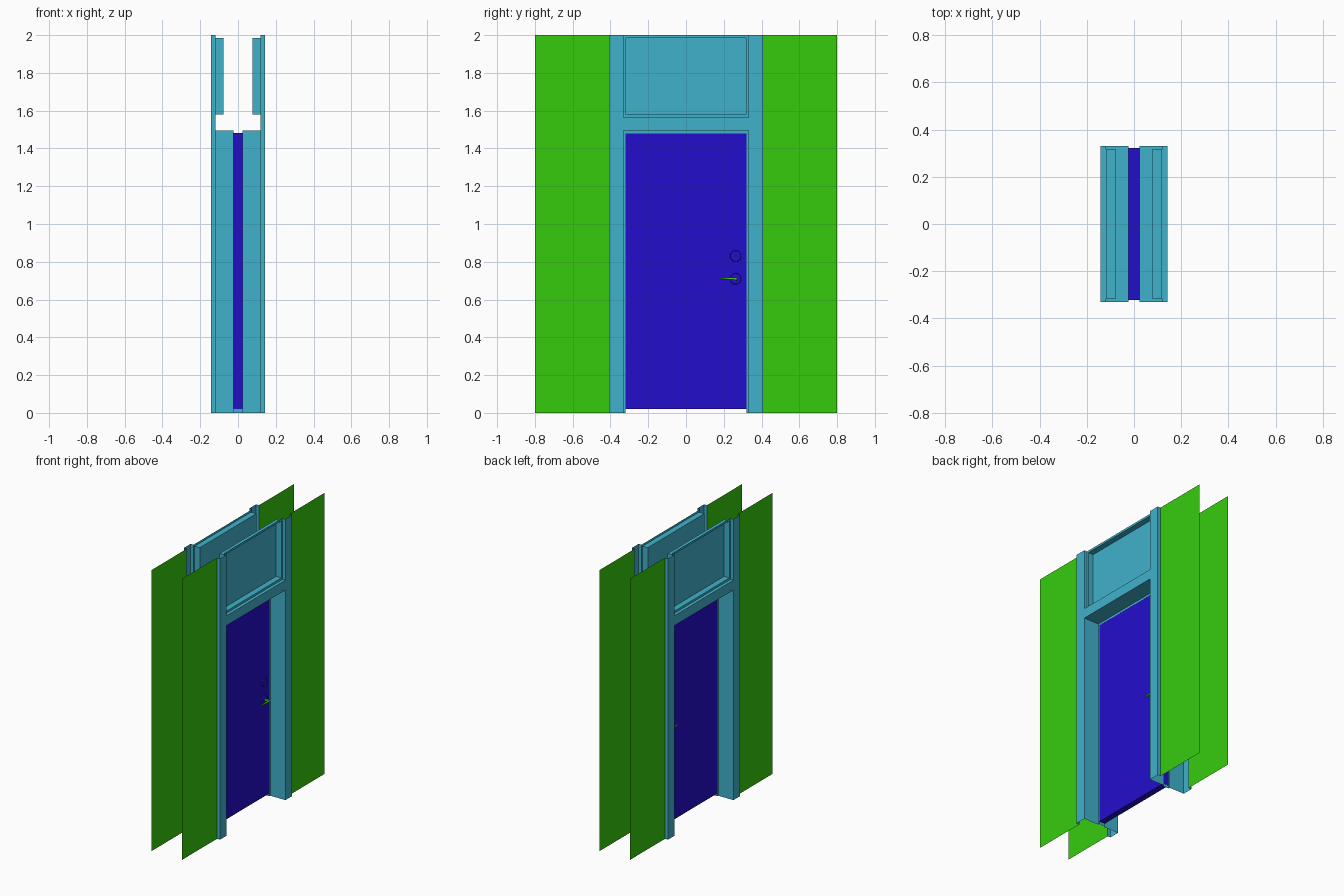
import bpy, bmesh
from mathutils import Matrix, Vector

cube = bpy.data.objects.get("Cube")
if cube:
    bpy.data.objects.remove(cube, do_unlink=True)


def material(name, rgb):
    m = bpy.data.materials.new(name)
    m.use_nodes = True
    m.diffuse_color = (*rgb, 1)
    m.node_tree.nodes["Principled BSDF"].inputs["Base Color"].default_value = (*rgb, 1)
    return m


TEAL = material("teal_trim", (0.051, 0.445, 0.597))
BLUE = material("blue_door", (0.017, 0.004, 0.597))
GREEN = material("green_wall", (0.037, 0.597, 0.004))

# Main dimensions
FACE, WALL, STOP, PANEL = 0.142, 0.119, 0.023, 0.078   # distances from x = 0
INNER, OUTER, DOOR = 0.33, 0.407, 0.32                 # distances from y = 0
HEAD, DOOR_TOP, LINTEL, TOP = 1.495, 1.48, 1.565, 2.0  # heights


def finish(name, bm, mat, mirror=""):
    mesh = bpy.data.meshes.new(name)
    bm.to_mesh(mesh)
    bm.free()
    mesh.materials.append(mat)
    obj = bpy.data.objects.new(name, mesh)
    bpy.context.collection.objects.link(obj)
    if mirror:
        mod = obj.modifiers.new("mirror", "MIRROR")
        mod.use_axis = ["x" in mirror, "y" in mirror, False]
        mod.use_mirror_merge = False
    return obj


def sheet(name, rows, mat, mirror="", closed=False, cap=False):
    """Join successive rows of points with quads."""
    bm = bmesh.new()
    grid = [[bm.verts.new(p) for p in row] for row in rows]
    for a, b in zip(grid, grid[1:]):
        n = len(a)
        for i in range(n if closed else n - 1):
            j = (i + 1) % n
            bm.faces.new((a[i], a[j], b[j], b[i]))
    if cap:
        bm.faces.new(grid[-1])
    return finish(name, bm, mat, mirror)


def rect(x, y, low, high):
    return [(x, -y, low), (x, y, low), (x, y, high), (x, -y, high)]


def cylinder(bm, start, end, r1, r2, sides=16):
    a, b = Vector(start), Vector(end)
    turn = (b - a).to_track_quat("Z", "Y").to_matrix().to_4x4()
    bmesh.ops.create_cone(bm, cap_ends=True, segments=sides, radius1=r1, radius2=r2,
                          depth=(b - a).length,
                          matrix=Matrix.Translation((a + b) / 2) @ turn)


# Wall sheets either side of the doorway, on both faces
sheet("wall_sheet", [[(WALL, OUTER, z), (WALL, 0.8, z)] for z in (0, TOP)], GREEN, "xy")

# Upright trim: hollow casing running the full height
casing = [(WALL, OUTER), (FACE, OUTER), (FACE, INNER), (WALL, INNER)]
sheet("upright_trim", [[(x, y, z) for x, y in casing] for z in (0, TOP)], TEAL, "xy")

# Lintel trim across the opening
lintel = [(FACE, HEAD), (FACE, LINTEL), (WALL, LINTEL)]
sheet("lintel_trim", [[(x, y, z) for x, z in lintel] for y in (-INNER, INNER)], TEAL, "x")

# Jamb lining with a raised stop, swept up, across and down
lining = [(FACE, INNER, HEAD), (STOP, INNER, HEAD), (STOP, DOOR, DOOR_TOP),
          (-STOP, DOOR, DOOR_TOP), (-STOP, INNER, HEAD), (-FACE, INNER, HEAD)]
sheet("jamb_lining", [[(x, -y, 0), (x, -y, z), (x, y, z), (x, y, 0)]
                      for x, y, z in lining], TEAL)

# Recessed panel over the door
sheet("upper_panel", [rect(WALL, INNER, LINTEL, TOP), rect(WALL, 0.317, 1.58, 1.985),
                      rect(PANEL, 0.317, 1.58, 1.985)], TEAL, "x", closed=True, cap=True)

# Door slab
bm = bmesh.new()
bmesh.ops.create_cube(bm, size=1)
bmesh.ops.scale(bm, vec=(2 * STOP - 0.001, 2 * DOOR + 0.002, DOOR_TOP - 0.019), verts=bm.verts)
bmesh.ops.translate(bm, vec=(0, 0, (DOOR_TOP + 0.021) / 2), verts=bm.verts)
finish("door_slab", bm, BLUE)

# Round plates behind the handle and over the lock
KNOB_Y = 0.263
for name, z in (("handle_plate", 0.71), ("lock_plate", 0.83)):
    bm = bmesh.new()
    cylinder(bm, (STOP - 0.002, KNOB_Y, z), (STOP + 0.008, KNOB_Y, z), 0.03, 0.028, 24)
    finish(name, bm, BLUE, "x")

# Lever handle: neck and tapered grip
bm = bmesh.new()
cylinder(bm, (STOP, KNOB_Y, 0.71), (0.064, KNOB_Y, 0.71), 0.008, 0.008)
cylinder(bm, (0.06, KNOB_Y + 0.006, 0.71), (0.06, 0.183, 0.71), 0.008, 0.005)
finish("lever_handle", bm, GREEN, "x")
